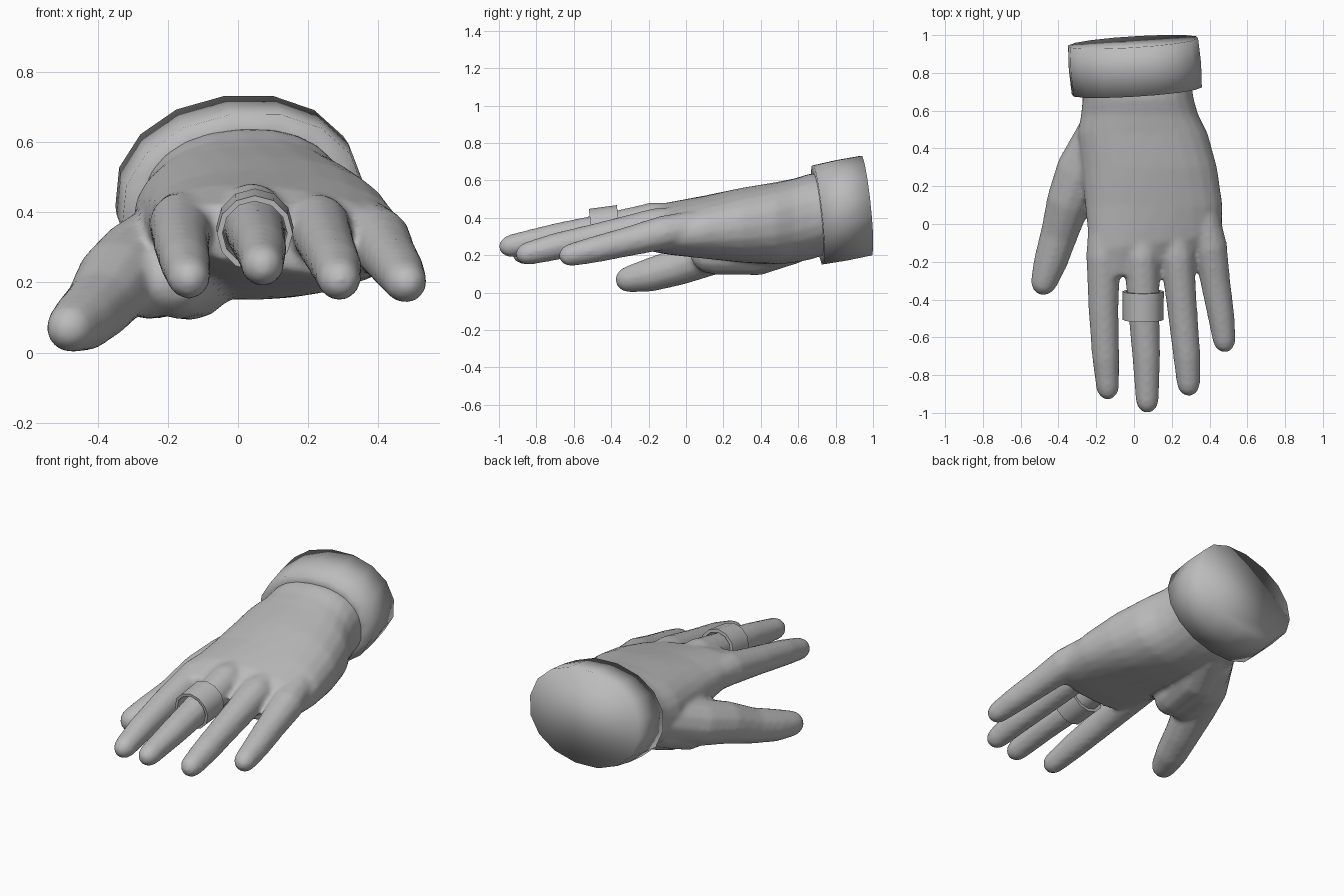
import bpy, bmesh
from math import cos, sin, pi, radians, copysign
from mathutils import Vector

old = bpy.data.objects.get("Cube")
if old:
    bpy.data.objects.remove(old)

grey = bpy.data.materials.new("plain grey")
grey.use_nodes = True
COLOUR = (0.5, 0.5, 0.5, 1)
grey.diffuse_color = COLOUR
grey.node_tree.nodes["Principled BSDF"].inputs["Base Color"].default_value = COLOUR


def section(bm, centre, axis, wide, high, sides, roll=0, power=1.0):
    """One rounded cross-section, square to the axis."""
    axis = axis.normalized()
    across = axis.cross(Vector((0, 0, 1))).normalized()
    up = across.cross(axis)
    # 'across' always points to +x so that roll keeps its sense
    if across.x < 0:
        across = -across
    ring = []
    for i in range(sides):
        t = 2 * pi * i / sides
        u = copysign(abs(cos(t)) ** power, cos(t)) * wide
        v = copysign(abs(sin(t)) ** power, sin(t)) * high
        u, v = u * cos(roll) - v * sin(roll), u * sin(roll) + v * cos(roll)
        ring.append(bm.verts.new(centre + across * u + up * v))
    return ring


def bridge(bm, rings):
    for a, b in zip(rings, rings[1:]):
        for i in range(len(a)):
            j = (i + 1) % len(a)
            bm.faces.new((a[i], a[j], b[j], b[i]))


def cap(bm, rings):
    bm.faces.new(rings[0])
    bm.faces.new(rings[-1])


def limb(bm, points, sides=12):
    """Tapering tube through (x, y, z, radius) points with a domed tip."""
    path = [Vector(p[:3]) for p in points]
    rings = []
    for i, p in enumerate(path):
        axis = path[min(i + 1, len(path) - 1)] - path[max(i - 1, 0)]
        r = points[i][3]
        rings.append(section(bm, p, axis, r, r, sides))
    for deg in (30, 58, 80):
        k, push = cos(radians(deg)), sin(radians(deg)) * r * 1.15
        rings.append(section(bm, p + axis.normalized() * push, axis, r * k, r * k, sides))
    bridge(bm, rings)
    cap(bm, rings)


def finish(bm, name):
    bmesh.ops.recalc_face_normals(bm, faces=bm.faces)
    mesh = bpy.data.meshes.new(name)
    bm.to_mesh(mesh)
    bm.free()
    mesh.materials.append(grey)
    for f in mesh.polygons:
        f.use_smooth = True
    obj = bpy.data.objects.new(name, mesh)
    bpy.context.collection.objects.link(obj)
    return obj


# Hand: palm, digits and thumb mound fused into one skin
bm = bmesh.new()
palm = [  # y, x, z, half width, half height, roll, skew of the section plane
    (0.90, 0.00, 0.45, 0.28, 0.20, 0.06, 0),
    (0.66, 0.022, 0.405, 0.295, 0.23, 0.05, 0),
    (0.58, 0.03, 0.385, 0.31, 0.225, 0.03, 0),
    (0.48, 0.045, 0.37, 0.345, 0.22, 0.0, 0),
    (0.30, 0.08, 0.36, 0.36, 0.20, -0.04, 0),
    (0.10, 0.105, 0.35, 0.365, 0.165, -0.08, 0),
    (-0.10, 0.115, 0.34, 0.355, 0.13, -0.12, 0.12),
    (-0.23, 0.115, 0.32, 0.33, 0.085, -0.14, 0.25),
]
rings = [section(bm, Vector((x, y, z)), Vector((skew, -1, 0)), w, h, 24, roll, 0.88)
         for y, x, z, w, h, roll, skew in palm]
bridge(bm, rings)
cap(bm, rings)

digits = {
    "index": [(-0.15, 0.05, 0.38, 0.09), (-0.162, -0.17, 0.365, 0.092), (-0.162, -0.45, 0.31, 0.08),
              (-0.15, -0.70, 0.255, 0.073), (-0.14, -0.86, 0.214, 0.062)],
    "middle": [(0.03, 0.05, 0.39, 0.09), (0.04, -0.17, 0.39, 0.094), (0.05, -0.43, 0.34, 0.085),
               (0.065, -0.70, 0.295, 0.075), (0.07, -0.93, 0.25, 0.062)],
    "ring": [(0.20, 0.05, 0.38, 0.09), (0.23, -0.17, 0.36, 0.09), (0.255, -0.45, 0.298, 0.08),
             (0.28, -0.70, 0.245, 0.073), (0.288, -0.84, 0.21, 0.063)],
    "little": [(0.36, 0.05, 0.35, 0.09), (0.402, -0.12, 0.32, 0.092), (0.43, -0.30, 0.275, 0.08),
               (0.46, -0.48, 0.232, 0.072), (0.477, -0.61, 0.202, 0.062)],
    "thumb": [(-0.16, 0.50, 0.33, 0.13), (-0.285, 0.28, 0.25, 0.13), (-0.345, 0.12, 0.205, 0.118),
              (-0.395, -0.05, 0.135, 0.10), (-0.442, -0.20, 0.092, 0.09), (-0.473, -0.295, 0.073, 0.074)],
    "mound": [(-0.06, 0.58, 0.275, 0.12), (-0.14, 0.38, 0.215, 0.125), (-0.17, 0.15, 0.205, 0.11)],
    "web": [(-0.16, 0.50, 0.28, 0.12), (-0.23, 0.32, 0.215, 0.12), (-0.26, 0.15, 0.20, 0.105)],
}
for points in digits.values():
    limb(bm, points)
hand = finish(bm, "hand")
fuse = hand.modifiers.new("fuse", 'REMESH')
fuse.mode = 'VOXEL'
fuse.voxel_size = 0.014
fuse.use_smooth_shade = True
soften = hand.modifiers.new("soften", 'SMOOTH')
soften.factor = 0.5
soften.iterations = 6

# Cuff: broad band sheared upward, closed at the back, softly shaded
bm = bmesh.new()
facing = Vector((-0.07, 1, 0.11))
slide = Vector((-0.02, 0.26, 0.05))
front = Vector((0.015, 0.704, 0.415))
shape = [(0, 0.285, 0.215), (0, 0.348, 0.268), (0.5, 0.354, 0.272), (1, 0.348, 0.27)]
rings = [section(bm, front + slide * t, facing, w, h, 16, radians(8), 0.95) for t, w, h in shape]
bridge(bm, rings)
cap(bm, rings)
finish(bm, "cuff")

# Finger ring: short open band with thickness and crisp rims
bm = bmesh.new()
slide = Vector((0, 0.15, 0.018))
front = Vector((0.048, -0.507, 0.34))
shape = [(0, 0.092), (0, 0.108), (1, 0.110), (1, 0.092), (0, 0.092)]
rings = [section(bm, front + slide * t, slide, r, r, 12) for t, r in shape]
bridge(bm, rings)
bmesh.ops.remove_doubles(bm, verts=bm.verts, dist=0.0001)
band = finish(bm, "finger_ring")
bpy.ops.object.select_all(action='DESELECT')
band.select_set(True)
bpy.context.view_layer.objects.active = band
bpy.ops.object.shade_smooth_by_angle(angle=radians(40))
